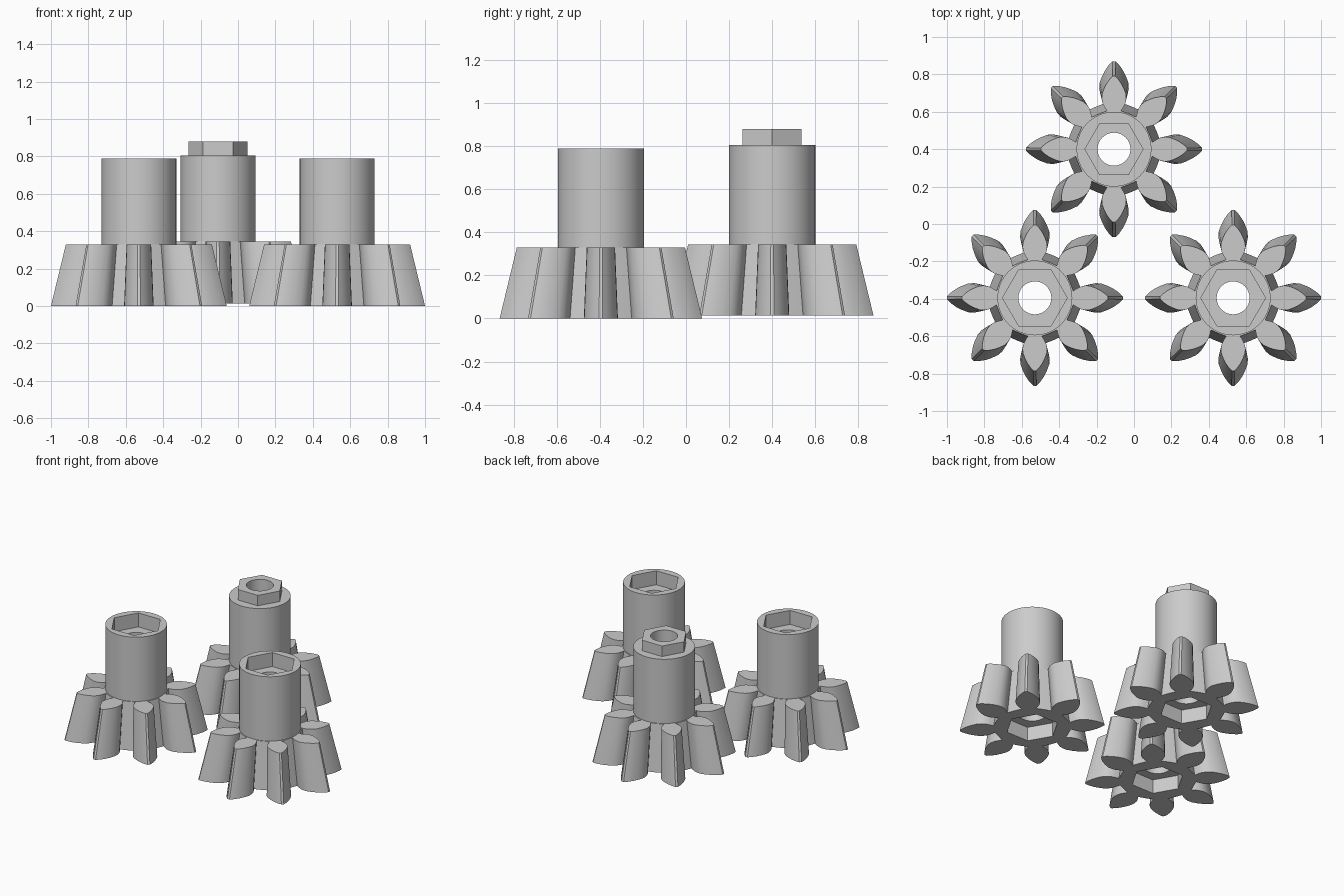
import bpy, bmesh, math

if "Cube" in bpy.data.objects:
    bpy.data.objects.remove(bpy.data.objects["Cube"])

GREY = bpy.data.materials.new("plain grey")
GREY.diffuse_color = (0.6, 0.6, 0.6, 1)
GREY.use_nodes = True
GREY.node_tree.nodes["Principled BSDF"].inputs["Base Color"].default_value = GREY.diffuse_color

TEETH = 8
TAPER = 0.83          # size of the gear's top outline against its bottom
GEAR_H, HUB_H = 0.33, 0.79
HUB_R, BORE_R, SOCKET_R, NUB_R = 0.2, 0.088, 0.173, 0.158
SOCKET_DEPTH = 0.1

# Half of one tooth: (distance from the centre, half width), root to tip
TOOTH = [(0.247, 0.045), (0.27, 0.06), (0.295, 0.073), (0.325, 0.079),
         (0.355, 0.077), (0.39, 0.064), (0.42, 0.049), (0.45, 0.028), (0.47, 0.008)]


def gear_outline(scale=1.0):
    tooth = [(r, -w) for r, w in TOOTH] + [(r, w) for r, w in reversed(TOOTH)]
    half_step = math.pi / TEETH
    tooth.append((0.247 * math.cos(half_step), 0.247 * math.sin(half_step)))
    pts = []
    for i in range(TEETH):
        c, s = math.cos(2 * half_step * i), math.sin(2 * half_step * i)
        pts += [(scale * (x * c - y * s), scale * (x * s + y * c)) for x, y in tooth]
    return pts


def ring(radius, sides):
    return [(radius * math.cos(2 * math.pi * i / sides),
             radius * math.sin(2 * math.pi * i / sides)) for i in range(sides)]


def make_gear(name, location, nub):
    bm = bmesh.new()

    def loop(pts, z):
        vs = [bm.verts.new((x, y, z)) for x, y in pts]
        es = [bm.edges.new((vs[i - 1], vs[i])) for i in range(len(vs))]
        return vs, es

    def wall(a, b):
        for i in range(len(a[0])):
            bm.faces.new((a[0][i - 1], a[0][i], b[0][i], b[0][i - 1]))

    def cap(a, b):
        bmesh.ops.triangle_fill(bm, use_beauty=True, use_dissolve=False,
                                edges=a[1] + b[1], normal=(0, 0, 1))

    hub, bore, socket = ring(HUB_R, 64), ring(BORE_R, 48), ring(SOCKET_R, 6)
    # Outside from the bottom up, then the inside from the top down
    sections = [(gear_outline(), 0), (gear_outline(TAPER), GEAR_H),
                (hub, GEAR_H), (hub, HUB_H)]
    if nub:
        hexagon = ring(NUB_R, 6)
        sections += [(hexagon, HUB_H), (hexagon, HUB_H + 0.075), (bore, HUB_H + 0.075)]
    else:
        sections += [(socket, HUB_H), (socket, HUB_H - SOCKET_DEPTH),
                     (bore, HUB_H - SOCKET_DEPTH)]
    sections += [(bore, SOCKET_DEPTH), (socket, SOCKET_DEPTH), (socket, 0)]

    loops = [loop(p, z) for p, z in sections]
    for i in range(len(loops)):
        j = (i + 1) % len(loops)
        if sections[i][1] == sections[j][1]:
            cap(loops[i], loops[j])
        else:
            wall(loops[i], loops[j])
    bmesh.ops.recalc_face_normals(bm, faces=bm.faces[:])

    mesh = bpy.data.meshes.new(name)
    bm.to_mesh(mesh)
    bm.free()
    mesh.materials.append(GREY)
    ob = bpy.data.objects.new(name, mesh)
    ob.location = location
    bpy.context.collection.objects.link(ob)
    bpy.ops.object.select_all(action='DESELECT')
    ob.select_set(True)
    bpy.context.view_layer.objects.active = ob
    bpy.ops.object.shade_smooth_by_angle(angle=math.radians(25))


# Two gears with hexagon sockets, one with a hexagon plug
make_gear("socket_gear_left", (-0.53, -0.395, 0), False)
make_gear("socket_gear_right", (0.53, -0.395, 0), False)
make_gear("plug_gear_back", (-0.107, 0.4, 0.014), True)
